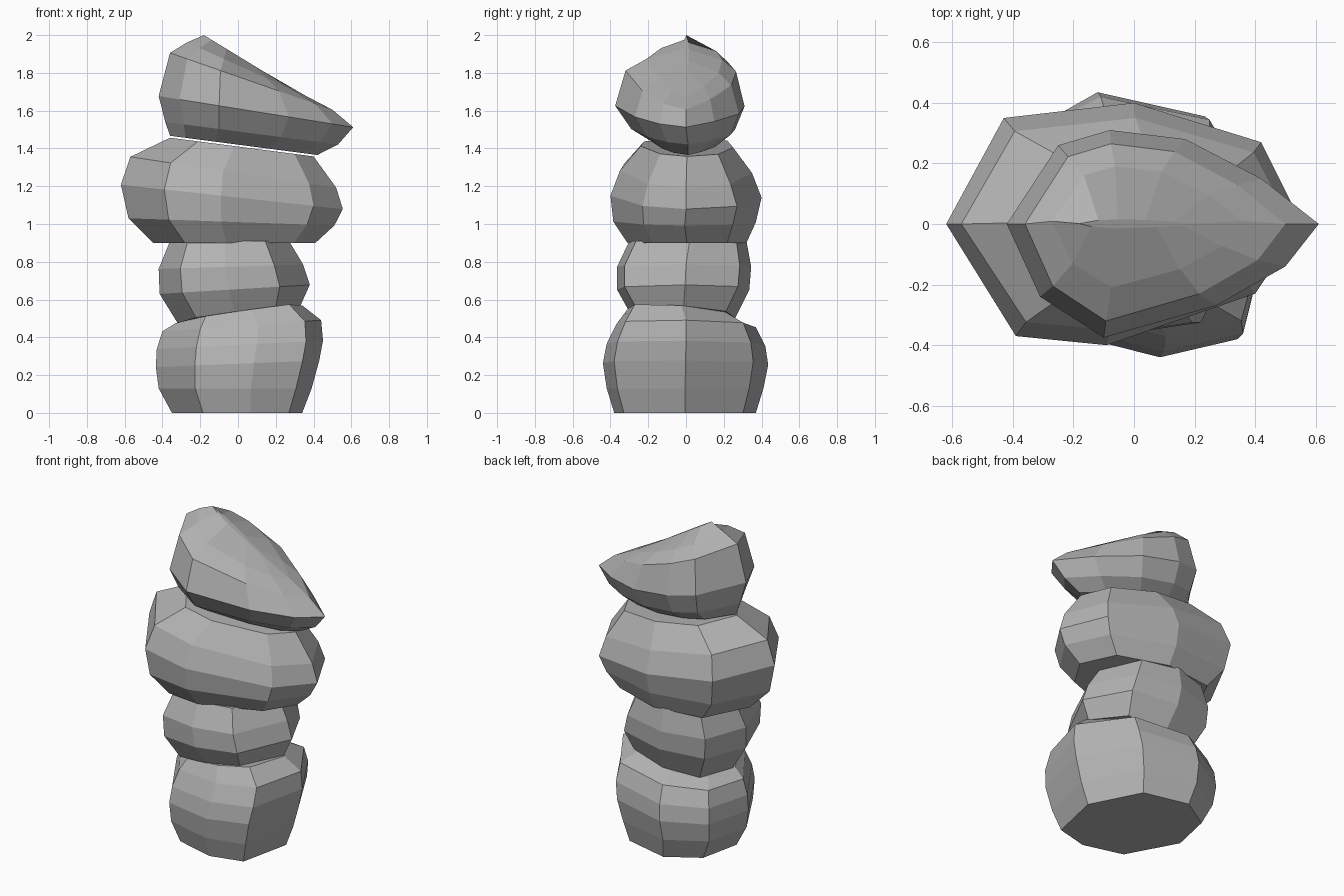
import bpy
import bmesh

cube = bpy.data.objects.get("Cube")
if cube:
    bpy.data.objects.remove(cube, do_unlink=True)

GREY = (0.45, 0.45, 0.45, 1.0)
stone_grey = bpy.data.materials.new("stone_grey")
stone_grey.use_nodes = True
stone_grey.diffuse_color = GREY
shader = stone_grey.node_tree.nodes["Principled BSDF"]
shader.inputs["Base Color"].default_value = GREY
shader.inputs["Roughness"].default_value = 0.9


def fit(value, values, low, high):
    """Map a value from the range of values onto low..high."""
    return low + (value - min(values)) / (max(values) - min(values)) * (high - low)


def make_stone(name, outline, rings):
    """Loft a faceted stone: each ring fits the outline into its own extents.

    A ring is height, slope along x, slope along y, x extents, y extents.
    """
    xs = [point[0] for point in outline]
    ys = [point[1] for point in outline]
    bm = bmesh.new()
    loops = []
    for height, slope_x, slope_y, x_range, y_range in rings:
        loop = []
        for px, py in outline:
            x = fit(px, xs, *x_range)
            y = fit(py, ys, *y_range)
            loop.append(bm.verts.new((x, y, height + slope_x * x + slope_y * y)))
        loops.append(loop)

    # Side facets between neighbouring rings, then the two end caps
    count = len(outline)
    for lower, upper in zip(loops, loops[1:]):
        for i in range(count):
            j = (i + 1) % count
            bm.faces.new((lower[i], lower[j], upper[j], upper[i]))
    bm.faces.new(list(reversed(loops[0])))
    bm.faces.new(loops[-1])
    bmesh.ops.recalc_face_normals(bm, faces=bm.faces[:])

    mesh = bpy.data.meshes.new(name)
    bm.to_mesh(mesh)
    bm.free()
    mesh.materials.append(stone_grey)
    stone = bpy.data.objects.new(name, mesh)
    bpy.context.collection.objects.link(stone)
    return stone


# Tall base stone with a sloping top
make_stone(
    "base_stone",
    [(0.45, 0), (0.25, 0.36), (-0.11, 0.44), (-0.36, 0.3),
     (-0.43, 0), (-0.22, -0.36), (0.1, -0.44), (0.36, -0.38)],
    [
        (0, 0, 0, (-0.35, 0.34), (-0.38, 0.37)),
        (0.13, 0, 0, (-0.42, 0.39), (-0.42, 0.41)),
        (0.26, 0.04, 0, (-0.435, 0.43), (-0.44, 0.435)),
        (0.36, 0.05, 0, (-0.43, 0.45), (-0.42, 0.42)),
        (0.46, 0.07, 0, (-0.4, 0.44), (-0.37, 0.37)),
        (0.52, 0.14, -0.06, (-0.33, 0.34), (-0.31, 0.26)),
    ],
)

# Small stone, resting on the slope of the base
make_stone(
    "lower_middle_stone",
    [(0.38, 0), (0.24, 0.28), (-0.05, 0.34), (-0.32, 0.27),
     (-0.42, 0), (-0.3, -0.31), (-0.05, -0.36), (0.22, -0.32)],
    [
        (0.52, 0.14, -0.06, (-0.32, 0.33), (-0.3, 0.26)),
        (0.655, 0.06, 0, (-0.415, 0.38), (-0.365, 0.335)),
        (0.775, 0.03, 0, (-0.42, 0.345), (-0.365, 0.345)),
        (0.91, 0, 0, (-0.36, 0.27), (-0.3, 0.32)),
    ],
)

# Wide stone, thicker on its right side
make_stone(
    "upper_middle_stone",
    [(0.555, 0), (0.42, 0.27), (0, 0.4), (-0.43, 0.35),
     (-0.62, 0), (-0.39, -0.37), (-0.09, -0.4), (0.4, -0.23)],
    [
        (0.9, 0, 0, (-0.45, 0.41), (-0.31, 0.32)),
        (1.01, -0.035, 0, (-0.58, 0.51), (-0.385, 0.37)),
        (1.14, -0.11, 0, (-0.62, 0.555), (-0.4, 0.4)),
        (1.27, -0.15, 0, (-0.57, 0.52), (-0.35, 0.35)),
        (1.41, -0.13, 0, (-0.36, 0.4), (-0.24, 0.25)),
    ],
)

# Top stone, rising to a ridge and tapering to a point on its left
make_stone(
    "top_stone",
    [(0.61, 0), (0.42, 0.15), (0.17, 0.28), (-0.08, 0.31), (-0.25, 0.26),
     (-0.42, 0), (-0.31, -0.24), (-0.1, -0.375), (0.27, -0.27), (0.5, -0.14)],
    [
        (1.42, -0.13, 0, (-0.36, 0.42), (-0.18, 0.17)),
        (1.49, -0.13, 0, (-0.385, 0.53), (-0.29, 0.26)),
        (1.61, -0.16, 0, (-0.42, 0.61), (-0.375, 0.31)),
        (1.78, -0.35, 0, (-0.36, 0.5), (-0.32, 0.265)),
        (1.84, -0.45, 0, (-0.27, 0.36), (-0.21, 0.19)),
        (1.89, -0.61, 0, (-0.18, 0.2), (-0.015, 0.015)),
    ],
)
